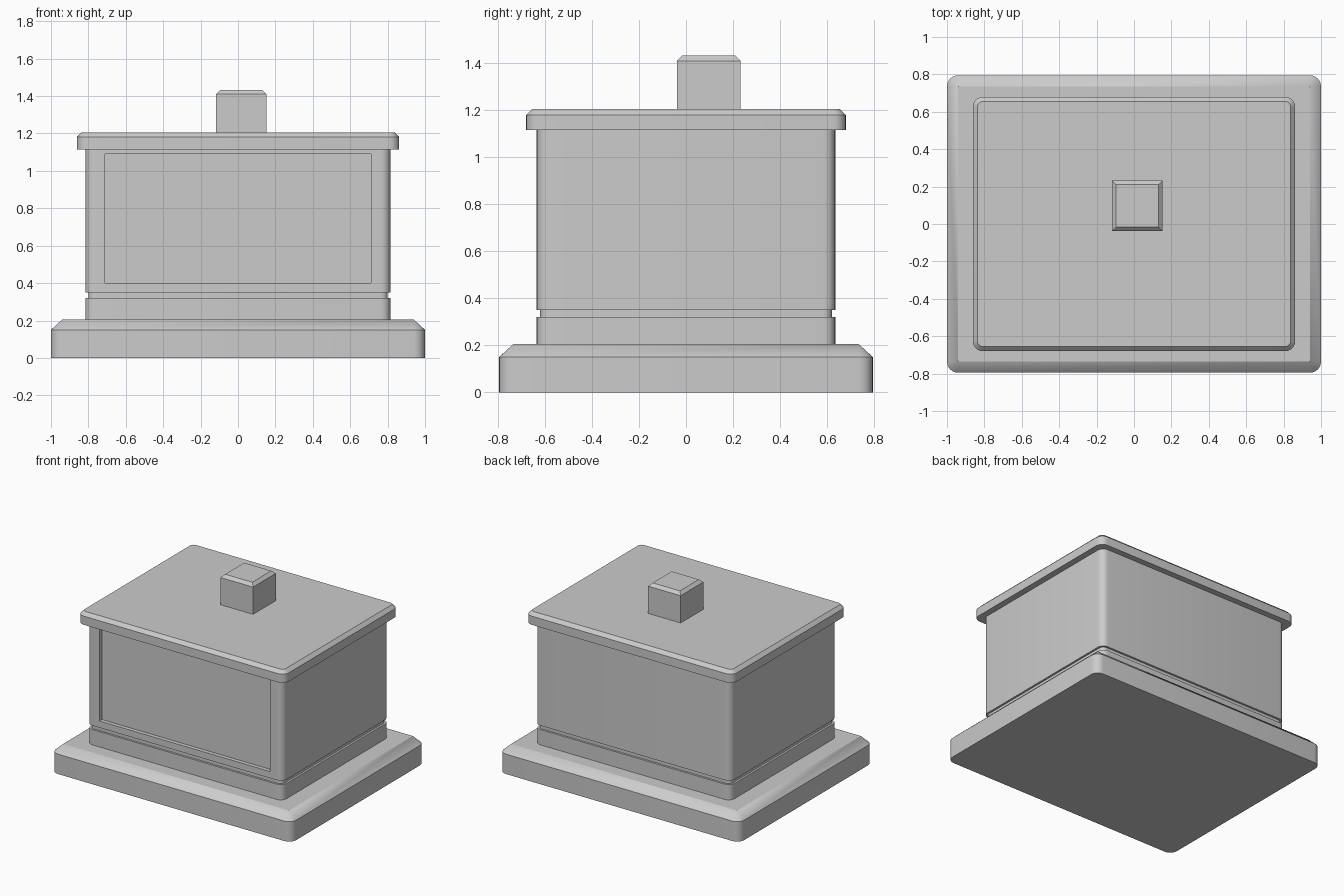
import bpy
import bmesh
from math import cos, sin, pi
from mathutils import Vector

cube = bpy.data.objects.get("Cube")
if cube:
    bpy.data.objects.remove(cube, do_unlink=True)

# Single plain grey
grey = bpy.data.materials.new("plain_grey")
grey.use_nodes = True
colour = (0.6, 0.6, 0.6, 1)
grey.diffuse_color = colour
grey.node_tree.nodes["Principled BSDF"].inputs["Base Color"].default_value = colour

CORNER_STEPS = 6


def outline(hx, hy, radius, inset):
    """Counter-clockwise rounded rectangle, shrunk by inset."""
    r = max(radius - inset, 0)
    cx, cy = hx - inset - r, hy - inset - r
    steps = CORNER_STEPS if radius else 0
    points = []
    for k, (sx, sy) in enumerate([(1, 1), (-1, 1), (-1, -1), (1, -1)]):
        for i in range(steps + 1):
            a = (k + i / max(steps, 1)) * pi / 2
            points.append((sx * cx + r * cos(a), sy * cy + r * sin(a)))
    return points


def slab(name, hx, hy, radius, levels, centre=(0, 0), detail=None):
    """Loft rounded rectangles through (height, inset) levels and cap the ends."""
    bm = bmesh.new()
    rings = [[bm.verts.new((x + centre[0], y + centre[1], z))
              for x, y in outline(hx, hy, radius, inset)] for z, inset in levels]
    n = len(rings[0])
    for low, high in zip(rings, rings[1:]):
        for i in range(n):
            j = (i + 1) % n
            bm.faces.new((low[i], low[j], high[j], high[i]))
    bm.faces.new(rings[0][::-1])
    bm.faces.new(rings[-1])
    bmesh.ops.remove_doubles(bm, verts=bm.verts[:], dist=0.0005)
    bmesh.ops.recalc_face_normals(bm, faces=bm.faces[:])
    if detail:
        detail(bm)
    mesh = bpy.data.meshes.new(name)
    bm.to_mesh(mesh)
    bm.free()
    mesh.materials.append(grey)
    obj = bpy.data.objects.new(name, mesh)
    bpy.context.collection.objects.link(obj)
    bpy.ops.object.select_all(action='DESELECT')
    obj.select_set(True)
    bpy.context.view_layer.objects.active = obj
    bpy.ops.object.shade_smooth_by_angle()
    return obj


def front_recess(bm):
    """Sink a rectangular panel into the large front face."""
    bm.normal_update()
    face = max((f for f in bm.faces if f.normal.y < -0.99), key=lambda f: f.calc_area())
    bmesh.ops.inset_individual(bm, faces=[face], thickness=0.02)
    middle = face.calc_center_median().z
    for v in face.verts:
        v.co.x = 0.71 if v.co.x > 0 else -0.71
        v.co.z = 1.09 if v.co.z > middle else 0.40
    bmesh.ops.inset_individual(bm, faces=[face], thickness=0)
    bmesh.ops.translate(bm, verts=face.verts[:], vec=Vector((0, 0.03, 0)))


# Stepped plinth with chamfered top
slab("base_plinth", 1.0, 0.795, 0.06, [(0, 0), (0.15, 0), (0.205, 0.06)])

# Main body with groove near the foot and recessed front panel
slab("main_body", 0.815, 0.635, 0.05,
     [(0.205, 0), (0.32, 0), (0.32, 0.015), (0.35, 0.015), (0.35, 0), (1.115, 0)],
     detail=front_recess)

# Overhanging lid
slab("lid", 0.862, 0.68, 0.055, [(1.115, 0), (1.18, 0), (1.205, 0.025)])

# Square block on the lid
slab("top_block", 0.135, 0.135, 0, [(1.205, 0), (1.41, 0), (1.432, 0.022)],
     centre=(0.017, 0.097))
